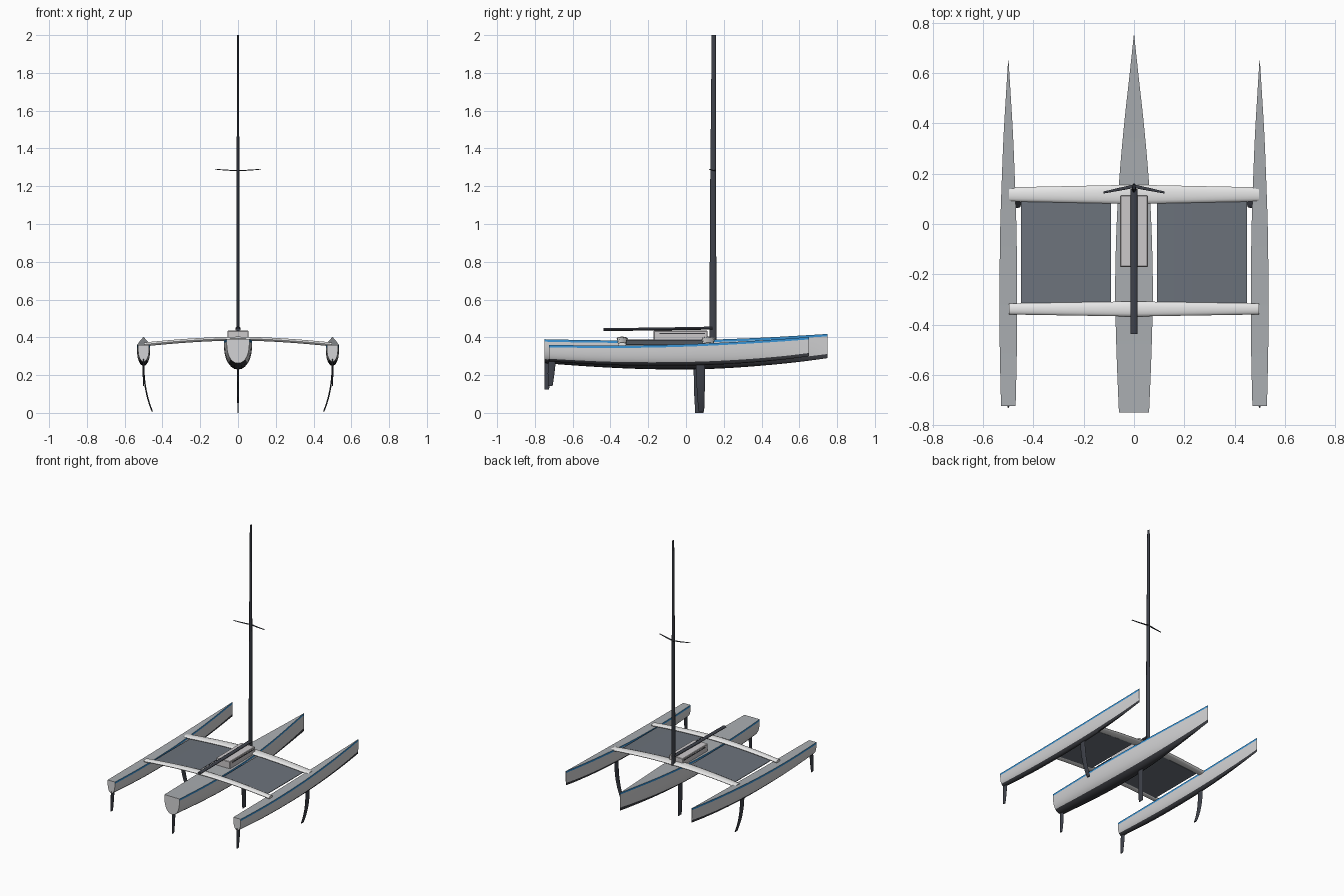
import bpy, bmesh, math
from mathutils import Vector

if "Cube" in bpy.data.objects:
    bpy.data.objects.remove(bpy.data.objects["Cube"], do_unlink=True)

X, Y, Z = Vector((1, 0, 0)), Vector((0, 1, 0)), Vector((0, 0, 1))


def material(name, r, g, b):
    m = bpy.data.materials.new(name)
    m.use_nodes = True
    m.diffuse_color = (r, g, b, 1)
    m.node_tree.nodes["Principled BSDF"].inputs["Base Color"].default_value = (r, g, b, 1)
    return m


HULL = material("hull light grey", 0.65, 0.65, 0.66)
DECK = material("deck grey", 0.4, 0.42, 0.44)
BLUE = material("stripe blue", 0.04, 0.3, 0.68)
DARK = material("bottom charcoal", 0.045, 0.047, 0.055)
WHITE = material("beam white", 0.8, 0.8, 0.8)
CABIN = material("cabin pale grey", 0.6, 0.58, 0.59)
NET = material("net slate", 0.15, 0.17, 0.2)
CARBON = material("carbon", 0.05, 0.055, 0.07)


def finish(name, bm, mats, angle=35):
    bmesh.ops.recalc_face_normals(bm, faces=bm.faces)
    mesh = bpy.data.meshes.new(name)
    bm.to_mesh(mesh)
    bm.free()
    for m in mats:
        mesh.materials.append(m)
    ob = bpy.data.objects.new(name, mesh)
    bpy.context.collection.objects.link(ob)
    bpy.ops.object.select_all(action='DESELECT')
    ob.select_set(True)
    bpy.context.view_layer.objects.active = ob
    bpy.ops.object.shade_smooth_by_angle(angle=math.radians(angle))
    return ob


def loft(name, rings, mats, pick=lambda i: 0):
    """Skin closed rings, cap both ends; pick(i) colours each lengthwise strip."""
    bm = bmesh.new()
    rows = [[bm.verts.new(p) for p in ring] for ring in rings]
    n = len(rows[0])
    for a, b in zip(rows, rows[1:]):
        for i in range(n):
            j = (i + 1) % n
            bm.faces.new((a[i], a[j], b[j], b[i])).material_index = pick(i)
    bm.faces.new(rows[0])
    bm.faces.new(rows[-1])
    return finish(name, bm, mats)


def oval(c, u, v, n=14):
    """Ring around c with half-axes u and v."""
    return [Vector(c) + u * math.cos(2 * math.pi * k / n) + v * math.sin(2 * math.pi * k / n)
            for k in range(n)]


def smooth(stations, steps=4):
    """Catmull-Rom resampling of tuples."""
    out = []
    last = len(stations) - 1
    for k in range(last):
        p0, p1, p2, p3 = (stations[min(max(k + d, 0), last)] for d in (-1, 0, 1, 2))
        for s in range(steps):
            t = s / steps
            out.append([b + 0.5 * t * (c - a + t * (2 * a - 5 * b + 4 * c - d
                        + t * (3 * (b - c) + d - a)))
                        for a, b, c, d in zip(p0, p1, p2, p3)])
    return out + [list(stations[-1])]


# Hull cross-section as fractions of half width and depth, sheer to keel
SECTION = [(0.99, 0.8), (0.95, 0.6), (0.87, 0.42), (0.76, 0.28), (0.65, 0.19),
           (0.48, 0.09), (0.26, 0.02)]


def hull(name, x, stations):
    rings = []
    for y, w, top, keel in smooth(stations):
        half = [(w, top), (w, top - 0.013)]
        half += [(w * fx, keel + (top - 0.013 - keel) * fz) for fx, fz in SECTION]
        ring = half + [(0, keel)] + [(-a, b) for a, b in reversed(half)]
        rings.append([(x + a, y, b) for a, b in ring])
    n = len(rings[0])

    def pick(i):
        if i == n - 1:
            return 1                      # deck
        if i in (0, n - 2):
            return 2                      # stripe below the sheer
        return 3 if 6 <= i <= n - 8 else 0
    return loft(name, rings, [HULL, DECK, BLUE, DARK], pick)


# Hulls: y, half width, deck height, keel height
hull("main_hull", 0, [
    (-0.75, 0.06, 0.39, 0.263), (-0.5, 0.07, 0.385, 0.245), (-0.25, 0.075, 0.384, 0.233),
    (0, 0.069, 0.385, 0.23), (0.2, 0.057, 0.39, 0.236), (0.4, 0.039, 0.398, 0.25),
    (0.6, 0.017, 0.409, 0.27), (0.75, 0.001, 0.418, 0.29)])
FLOAT = [(-0.725, 0.029, 0.36, 0.272), (-0.5, 0.034, 0.357, 0.258), (-0.3, 0.035, 0.357, 0.251),
         (-0.05, 0.033, 0.362, 0.25), (0.15, 0.027, 0.37, 0.255), (0.35, 0.019, 0.381, 0.267),
         (0.52, 0.009, 0.392, 0.283), (0.65, 0.001, 0.402, 0.3)]


# Crossbeams arch gently from float to float
def arch(x):
    return 0.393 - 0.031 * abs(x / 0.5) ** 1.7


def beam(name, y, mid, end):
    rings = []
    for k in range(25):
        x = -0.497 + 0.994 * k / 24
        s = abs(x) / 0.497
        rings.append(oval((x, y, arch(x)), Y * (mid + (end - mid) * s), Z * 0.0105))
    loft(name, rings, [WHITE])


beam("fore_beam", 0.118, 0.038, 0.028)
beam("aft_beam", -0.338, 0.03, 0.022)


# Trampoline net between the beams
def net(name, side):
    rings = []
    for k in range(9):
        x = 0.092 + 0.357 * k / 8
        z = arch(x) - 0.004
        rings.append([(side * x, -0.318, z), (side * x, 0.095, z),
                      (side * x, 0.095, z - 0.004), (side * x, -0.318, z - 0.004)])
    loft(name, rings, [NET])


# Blades have their chord along y; sections: x, y, z, half chord, half thickness
def blade(name, sections, normal=X):
    return loft(name, [oval((x, y, z), Y * c, normal * t) for x, y, z, c, t in sections],
                [CARBON])


for side, label in ((1, "left"), (-1, "right")):
    hull(label + "_float", side * 0.5, FLOAT)
    net(label + "_net", side)
    # Foil curving inward towards its tip
    curve = []
    for k in range(13):
        t = k / 12
        curve.append((side * (0.5 - 0.046 * t ** 2.4), 0.075 + 0.006 * t, 0.28 - 0.272 * t,
                      0.024 - 0.009 * t ** 2, 0.004))
    blade(label + "_foil", curve)
    blade(label + "_rudder", [(side * 0.5, -0.708, 0.285, 0.02, 0.005),
                              (side * 0.5, -0.714, 0.21, 0.018, 0.005),
                              (side * 0.5, -0.718, 0.143, 0.012, 0.003)])
    blade(label + "_spreader", [(0, 0.15, 1.283, 0.007, 0.003),
                                (side * 0.06, 0.138, 1.285, 0.006, 0.0025),
                                (side * 0.122, 0.125, 1.29, 0.004, 0.002)], Z)

blade("daggerboard", [(0, 0.066, 0.25, 0.026, 0.005), (0, 0.068, 0.1, 0.025, 0.005),
                      (0, 0.071, 0, 0.022, 0.003)])
blade("main_rudder", [(0, -0.73, 0.29, 0.019, 0.005), (0, -0.732, 0.2, 0.017, 0.005),
                      (0, -0.737, 0.123, 0.012, 0.003)])

# Rig
blade("mast", [(0, 0.143, 0.385, 0.019, 0.009), (0, 0.143, 1.1, 0.016, 0.008),
               (0, 0.147, 2.0, 0.011, 0.005)])
loft("boom", [oval((0, y, z), X * 0.014, Z * 0.008)
              for y, z in ((-0.438, 0.441), (-0.15, 0.444), (0.14, 0.449))], [CARBON])


# Cabin with a slim side window each side
def box(name, centre, size, mat, bevel=0):
    bm = bmesh.new()
    bmesh.ops.create_cube(bm, size=1)
    for v in bm.verts:
        v.co = Vector(centre) + Vector(a * b for a, b in zip(v.co, size))
    if bevel:
        bmesh.ops.bevel(bm, geom=bm.edges[:], offset=bevel, segments=1, affect='EDGES')
    return finish(name, bm, [mat], 25)


box("cabin", (0, -0.028, 0.406), (0.11, 0.286, 0.058), CABIN, 0.003)
for side, label in ((1, "left"), (-1, "right")):
    box(label + "_cabin_window", (side * 0.055, -0.02, 0.42), (0.003, 0.24, 0.007), DARK)
